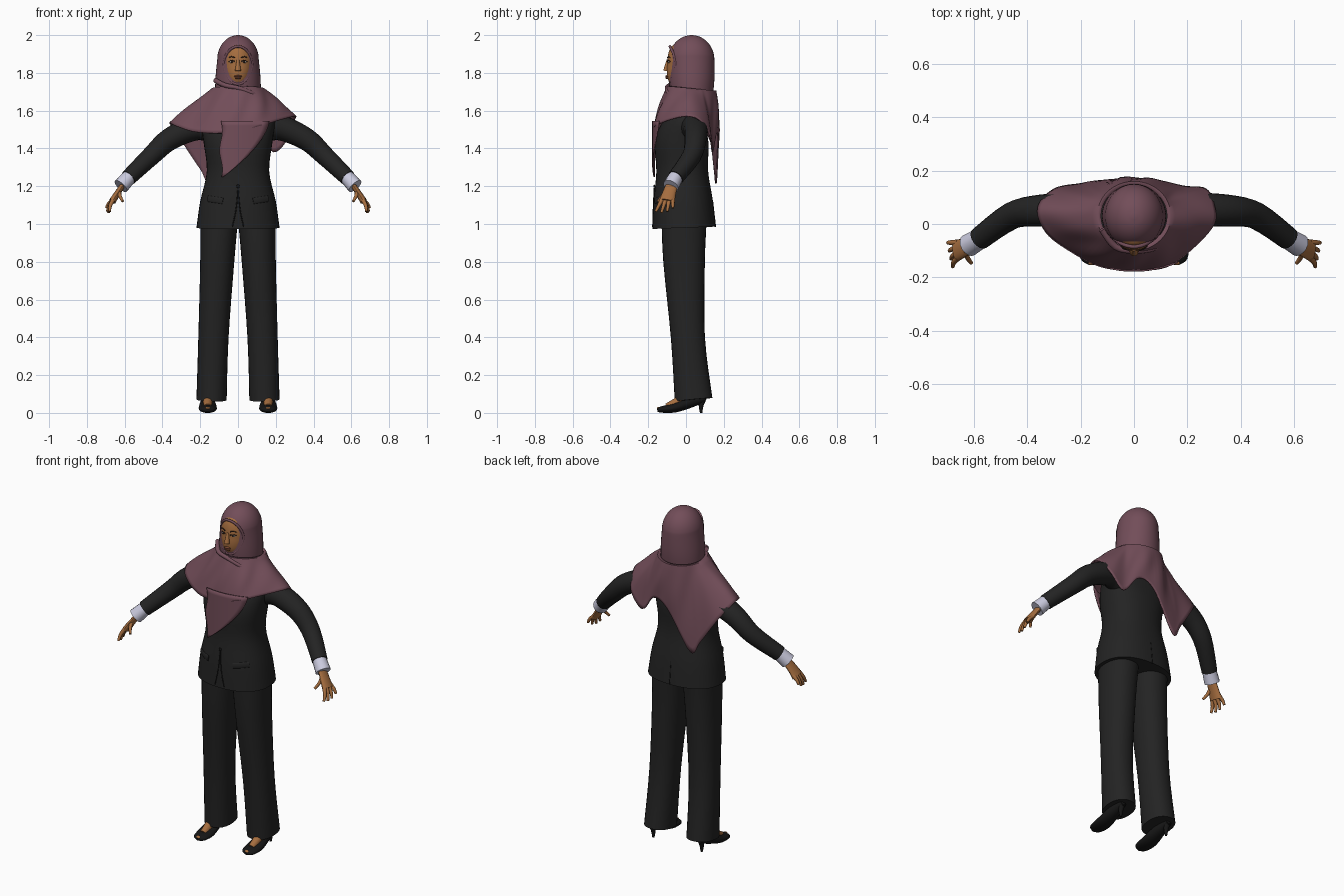
import bpy, bmesh
from math import sin, cos, pi, atan2, copysign
from mathutils import Vector

default_cube = bpy.data.objects.get("Cube")
if default_cube:
    bpy.data.objects.remove(default_cube, do_unlink=True)

AXIS_X, AXIS_Y = Vector((1, 0, 0)), Vector((0, 1, 0))


def material(name, red, green, blue):
    mat = bpy.data.materials.new(name)
    mat.use_nodes = True
    mat.diffuse_color = (red, green, blue, 1)
    for node in mat.node_tree.nodes:
        if node.type == "BSDF_PRINCIPLED":
            node.inputs["Base Color"].default_value = mat.diffuse_color
            node.inputs["Roughness"].default_value = .7
    return mat


scarf_cloth = material("plum scarf cloth", .17, .075, .1)
suit_cloth = material("charcoal suit cloth", .017, .017, .017)
black_leather = material("black leather and seams", .008, .008, .008)
brown_skin = material("brown skin", .38, .155, .05)
cuff_cloth = material("pale lilac cuff", .6, .6, .74)
lip_colour = material("dark lips", .22, .07, .035)
eye_white = material("eye white", .55, .5, .45)
dark_brown = material("dark brown", .03, .015, .01)


def spline(points, steps, closed=False):
    """Smooth curve through tuples of any length."""
    count, result = len(points), []
    for index in range(count if closed else count - 1):
        near = range(index - 1, index + 3)
        if closed:
            before, start, end, after = (points[i % count] for i in near)
        else:
            before, start, end, after = (points[min(max(i, 0), count - 1)] for i in near)
        for step in range(steps):
            t = step / steps
            hermite_start = (1 + 2 * t) * (1 - t) ** 2
            hermite_in = t * (1 - t) ** 2 / 2
            hermite_out = t * t * (t - 1) / 2
            result.append(tuple(
                hermite_start * b + (1 - hermite_start) * c + hermite_in * (c - a) + hermite_out * (d - b)
                for a, b, c, d in zip(before, start, end, after)))
    return result if closed else result + [points[-1]]


def surface(name, rows, mat, closed=True, caps=False, thickness=0):
    """Join rows of points with quads into a smooth object."""
    bm = bmesh.new()
    verts = [[bm.verts.new(point) for point in row] for row in rows]
    width = len(rows[0])
    for lower, upper in zip(verts, verts[1:]):
        for i in range(width if closed else width - 1):
            j = (i + 1) % width
            bm.faces.new((lower[i], lower[j], upper[j], upper[i]))
    if caps:
        bm.faces.new(verts[0])
        bm.faces.new(verts[-1])
    bmesh.ops.recalc_face_normals(bm, faces=bm.faces)
    mesh = bpy.data.meshes.new(name)
    bm.to_mesh(mesh)
    bm.free()
    mesh.polygons.foreach_set("use_smooth", [True] * len(mesh.polygons))
    mesh.set_sharp_from_angle(angle=.8)
    mesh.materials.append(mat)
    obj = bpy.data.objects.new(name, mesh)
    bpy.context.collection.objects.link(obj)
    if thickness:
        solidify = obj.modifiers.new("cloth thickness", "SOLIDIFY")
        solidify.thickness, solidify.offset = thickness, 0


def loft(name, sections, mat, ref=AXIS_X, sides=28, power=2, side=1):
    """Sections hold x, y, z, the radius along ref and the radius across it."""
    sections = spline(sections, 4)
    centres = [Vector((x * side, y, z)) for x, y, z, wide, deep in sections]
    rows = []
    for i, (centre, section) in enumerate(zip(centres, sections)):
        tangent = (centres[min(i + 1, len(centres) - 1)] - centres[max(i - 1, 0)]).normalized()
        across = (ref - tangent * ref.dot(tangent)).normalized()
        other = tangent.cross(across)
        row = []
        for k in range(sides):
            angle = 2 * pi * k / sides
            u, v = (copysign(abs(w) ** (2 / power), w) for w in (cos(angle), sin(angle)))
            row.append(centre + across * u * section[-2] + other * v * section[-1])
        rows.append(row)
    surface(name, rows, mat, caps=True)


def stack(name, levels, mat, power=2):
    """Upright form on the middle plane: height, y, half width, half depth."""
    loft(name, [(0, y, z, wide, deep) for z, y, wide, deep in levels], mat, sides=40, power=power)


def sweep(name, path, mat, start, end, flat=1, side=1):
    """Limb or cord whose radius runs evenly from start to end."""
    last = len(path) - 1
    sections = []
    for i, point in enumerate(path):
        radius = start + (end - start) * i / last
        sections.append((*point, radius, radius * flat))
    loft(name, sections, mat, ref=AXIS_Y, sides=16, side=side)


def ball(name, centre, radii, mat, side=1):
    (x, y, z), (wide, deep, tall) = centre, radii
    turns = [pi * (i + .1) / 6.2 for i in range(7)]
    loft(name, [(x, y, z - tall * cos(t), wide * sin(t), deep * sin(t)) for t in turns],
         mat, sides=14, side=side)


# Hood: a dome on a short flared neck
dome = [(1.87 + .13 * sin(t), .03, .11 * cos(t), .12 * cos(t)) for t in (i / 4 for i in range(7))]
stack("hood", [(1.66, .03, .12, .11), (1.76, .03, .12, .12)] + dome, scarf_cloth)

# Face: an egg with a forward chin, showing through the front of the hood
egg = []
for i in range(-6, 7):
    height, girth = sin(i / 4), cos(i / 4)
    egg.append((1.84 + .115 * height, .015 * min(height, 0),
                .086 * girth ** .6 * (1 + .08 * height), .1 * girth ** .4))
stack("face", egg, brown_skin)


def hood_front(x):
    return .035 - .12 * (1 - (x / .11) ** 2) ** .5


# Rolled hem around the face
rim = []
for i in range(25):
    angle = 2 * pi * i / 24 - pi / 2
    x = .074 * cos(angle) * (1 + .12 * min(sin(angle), 0))
    rim.append((x, hood_front(x), 1.84 + .1 * sin(angle)))
sweep("hood_hem", rim, scarf_cloth, .007, .007)

# Facial features
sweep("nose", [(0, -.095, 1.87), (0, -.105, 1.81)], brown_skin, .007, .016)
ball("upper_lip", (0, -.1, 1.782), (.02, .01, .006), lip_colour)
ball("lower_lip", (0, -.1, 1.773), (.017, .01, .006), lip_colour)
for side, tag in ((1, "left_"), (-1, "right_")):
    ball(tag + "eye", (.032, -.09, 1.858), (.014, .006, .006), eye_white, side)
    ball(tag + "iris", (.032, -.093, 1.858), (.006, .005, .006), dark_brown, side)
    for part, lift in (("eyelid", 0), ("eyebrow", .02)):
        arch = [(.017, -.098, 1.86), (.034, -.094, 1.866), (.05, -.083, 1.86)]
        sweep(tag + part, [(x, y, z + lift) for x, y, z in arch], dark_brown, .003, .002, side=side)

# Shoulder cape: a neck ring blended down to an uneven hem with a long back point
hem = spline([(0, -.17, 1.49), (.12, -.16, 1.52), (.22, -.09, 1.55), (.3, 0, 1.57), (.3, .07, 1.55),
              (.27, .13, 1.46), (.19, .14, 1.38), (.1, .16, 1.48), (0, .17, 1.44), (-.14, .16, 1.22),
              (-.2, .15, 1.29), (-.3, .13, 1.44), (-.36, .06, 1.53), (-.33, -.03, 1.52),
              (-.24, -.1, 1.49), (-.12, -.16, 1.48)], 6, closed=True)
cape_rows = []
for level in range(-1, 15):
    drop = max(level, 0) / 14
    tuck = .9 if level < 0 else 1
    row = []
    for hem_point in hem:
        angle = atan2(hem_point[0], .02 - hem_point[1])
        outward = Vector((sin(angle), -cos(angle), 0))
        neck = Vector((.137 * tuck * outward.x, .03 + .128 * tuck * outward.y, 1.715 + .012 * cos(angle)))
        ripple = sin(pi * drop) * (.008 + .005 * sin(9 * angle + 4 * drop))
        row.append(neck.lerp(Vector(hem_point), drop) + outward * ripple)
    cape_rows.append(row)
surface("scarf_cape", cape_rows, scarf_cloth, thickness=.007)

# Wrapped fold under the chin
sweep("scarf_fold", [(-.12, -.02, 1.76), (-.07, -.085, 1.735), (0, -.1, 1.72), (.08, -.09, 1.69),
                     (.15, -.05, 1.65)], scarf_cloth, .013, .01)

# Pointed front end of the scarf
point_rows = []
for level in range(13):
    drop = level / 12
    left_edge = .008 * sin(9 * drop) - .09
    right_edge = .165 - .242 * drop ** 1.6
    row = []
    for k in range(9):
        x = left_edge + (right_edge - left_edge) * k / 8
        row.append((x, 1.2 * x * x - .176, 1.545 - .295 * drop))
    point_rows.append(row)
surface("scarf_front_point", point_rows, scarf_cloth, closed=False, thickness=.006)

# Jacket body, button and back vent
stack("jacket", [(.98, -.01, .22, .167), (1.12, -.015, .2, .157), (1.28, -.02, .165, .137),
                 (1.44, -.02, .183, .141), (1.56, .01, .19, .1), (1.64, .02, .08, .05)],
      suit_cloth, power=2.3)
ball("jacket_button", (0, -.168, 1.2), (.009, .005, .009), black_leather)
sweep("back_vent", [(0, .142, 1.12), (0, .155, .985)], black_leather, .002, .004)

for side, tag in ((1, "left_"), (-1, "right_")):
    # Jacket front edge and pocket flap
    sweep(tag + "front_edge", [(0, -.168, 1.19), (.01, -.173, 1.08), (.03, -.176, .985)],
          black_leather, .003, .003, side=side)
    flap = [(x, -.015 - .157 * (1 - (x / .2) ** 2.3) ** .43, 1.11 + .15 * x) for x in (.08, .12, .16)]
    sweep(tag + "pocket_flap", flap, suit_cloth, .004, .004, flat=4, side=side)

    # Sleeve and shirt cuff
    sweep(tag + "sleeve", [(.12, .03, 1.5), (.22, .05, 1.51), (.36, .05, 1.45), (.46, .03, 1.36),
                           (.58, -.055, 1.245)], suit_cloth, .075, .043, side=side)
    sweep(tag + "cuff", [(.57, -.05, 1.255), (.62, -.08, 1.2)], cuff_cloth, .038, .043, side=side)

    # Hand
    sweep(tag + "palm", [(.6, -.07, 1.22), (.64, -.09, 1.16), (.665, -.1, 1.12)],
          brown_skin, .03, .042, flat=.45, side=side)
    fingers = {"thumb": (Vector((.63, -.1, 1.18)), Vector((.61, -.147, 1.12)))}
    for k, finger in enumerate(("index", "middle", "ring", "little")):
        fingers[finger] = (Vector((.66, .019 * k - .127, 1.13)),
                           Vector((.68 + .006 * k, .03 * k - .16, 1.06 + .006 * (k - 1) ** 2)))
    for finger, (base, tip) in fingers.items():
        knuckle = base.lerp(tip, .5) + AXIS_X * .006
        sweep(f"{tag}{finger}_finger", [base, knuckle, tip], brown_skin, .012, .007, side=side)

    # Trouser leg
    loft(tag + "trouser_leg", [(.14, .04, .07, .08, .1), (.13, .01, .4, .08, .09),
                               (.11, -.01, .8, .09, .11), (.1, -.01, 1.03, .1, .12)],
         suit_cloth, power=2.2, side=side)

    # Heeled shoe, bare instep and open toe
    lengthwise = [(.1, .08, .02, .02), (.03, .06, .036, .03), (-.06, .027, .048, .025),
                  (-.13, .018, .04, .017), (-.152, .014, .012, .008)]
    loft(tag + "shoe", [(.16, y, z, wide, tall) for y, z, wide, tall in lengthwise],
         black_leather, side=side)
    sweep(tag + "heel", [(.16, .09, .08), (.16, .08, .04), (.16, .08, 0)], black_leather, .02, .006, side=side)
    sweep(tag + "foot", [(.16, .04, .1), (.16, -.02, .07), (.16, -.1, .03)], brown_skin, .035, .02, side=side)
    ball(tag + "toe", (.16, -.144, .024), (.013, .01, .008), brown_skin, side)
